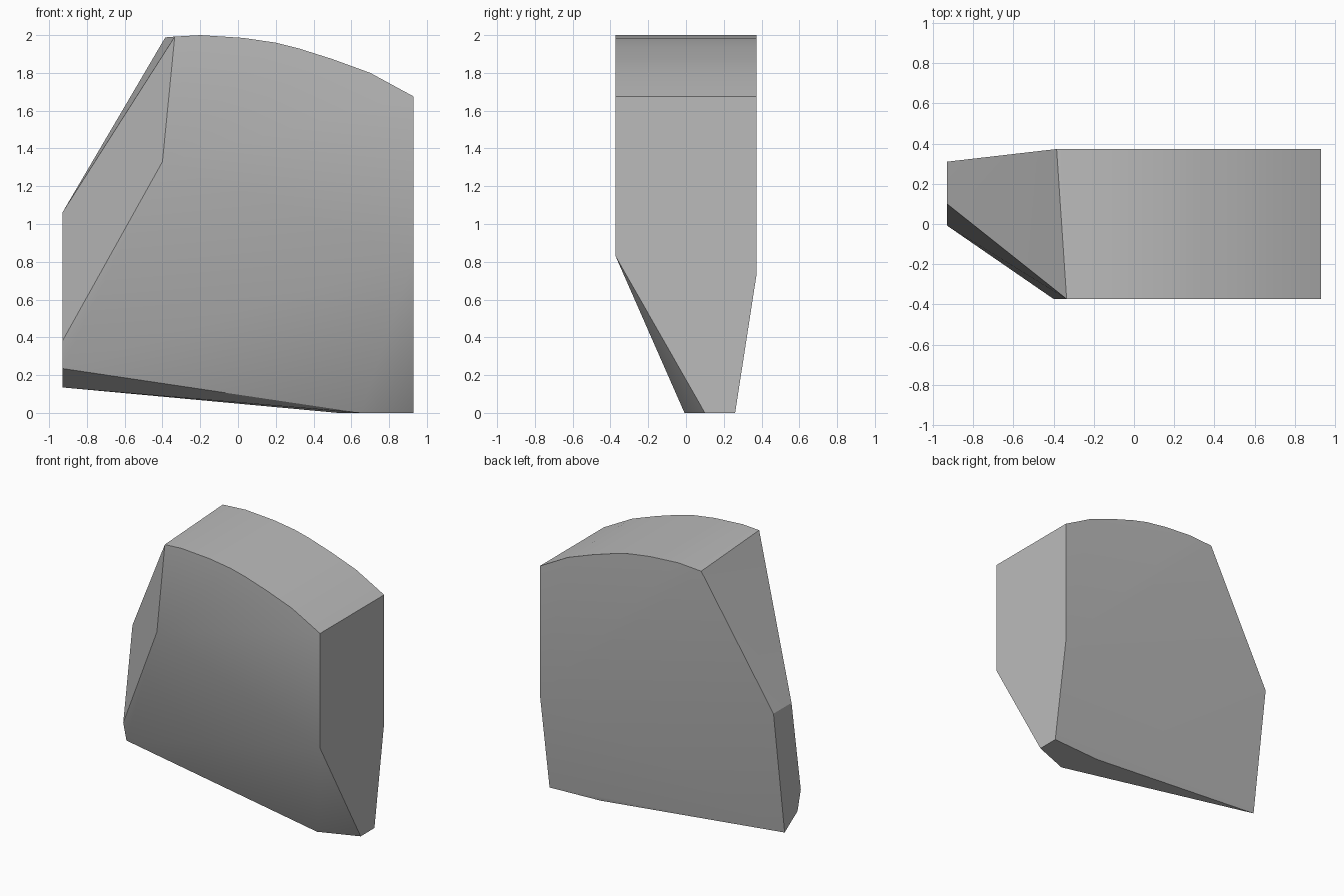
import bpy, bmesh, math

cube = bpy.data.objects.get("Cube")
if cube:
    bpy.data.objects.remove(cube, do_unlink=True)

# Material
grey = bpy.data.materials.new("stone grey")
grey.use_nodes = True
colour = (0.5, 0.5, 0.5, 1)
grey.diffuse_color = colour
grey.node_tree.nodes["Principled BSDF"].inputs["Base Color"].default_value = colour

HALF_X, HALF_Y = 0.93, 0.373

# Arched top, shared by the front and back
arch = [(-0.2, 2.0), (0.03, 1.985), (0.2, 1.96), (0.32, 1.93),
        (0.5, 1.873), (0.7, 1.8), (HALF_X, 1.675)]
points = [(x, y, z) for x, z in arch for y in (-HALF_Y, HALF_Y)]

# Upper left corners and the ends of the front and back creases
points += [(-0.335, -HALF_Y, 1.992), (-0.385, HALF_Y, 1.988),
           (-0.4, -HALF_Y, 1.33),
           (HALF_X, -HALF_Y, 0.83), (HALF_X, HALF_Y, 0.73)]

# Narrow left end, as (y, z)
left_end = [(0.1, 1.06), (0.31, 1.06), (0.18, 0.135), (0.03, 0.235), (-0.008, 0.38)]
points += [(-HALF_X, y, z) for y, z in left_end]

# Small flat foot, as (x, y)
foot = [(HALF_X, 0.1), (HALF_X, 0.26), (0.65, -0.008), (0.53, 0.235)]
points += [(x, y, 0) for x, y in foot]

# Wrap the corners in one faceted block
bm = bmesh.new()
for p in points:
    bm.verts.new(p)
bmesh.ops.convex_hull(bm, input=bm.verts)
bmesh.ops.dissolve_limit(bm, angle_limit=math.radians(1), verts=bm.verts, edges=bm.edges)
bmesh.ops.recalc_face_normals(bm, faces=bm.faces)
mesh = bpy.data.meshes.new("wedge_block")
bm.to_mesh(mesh)
bm.free()
mesh.materials.append(grey)

block = bpy.data.objects.new("wedge_block", mesh)
bpy.context.collection.objects.link(block)
bpy.ops.object.select_all(action='DESELECT')
block.select_set(True)
bpy.context.view_layer.objects.active = block
bpy.ops.object.shade_smooth_by_angle(angle=math.radians(30))
